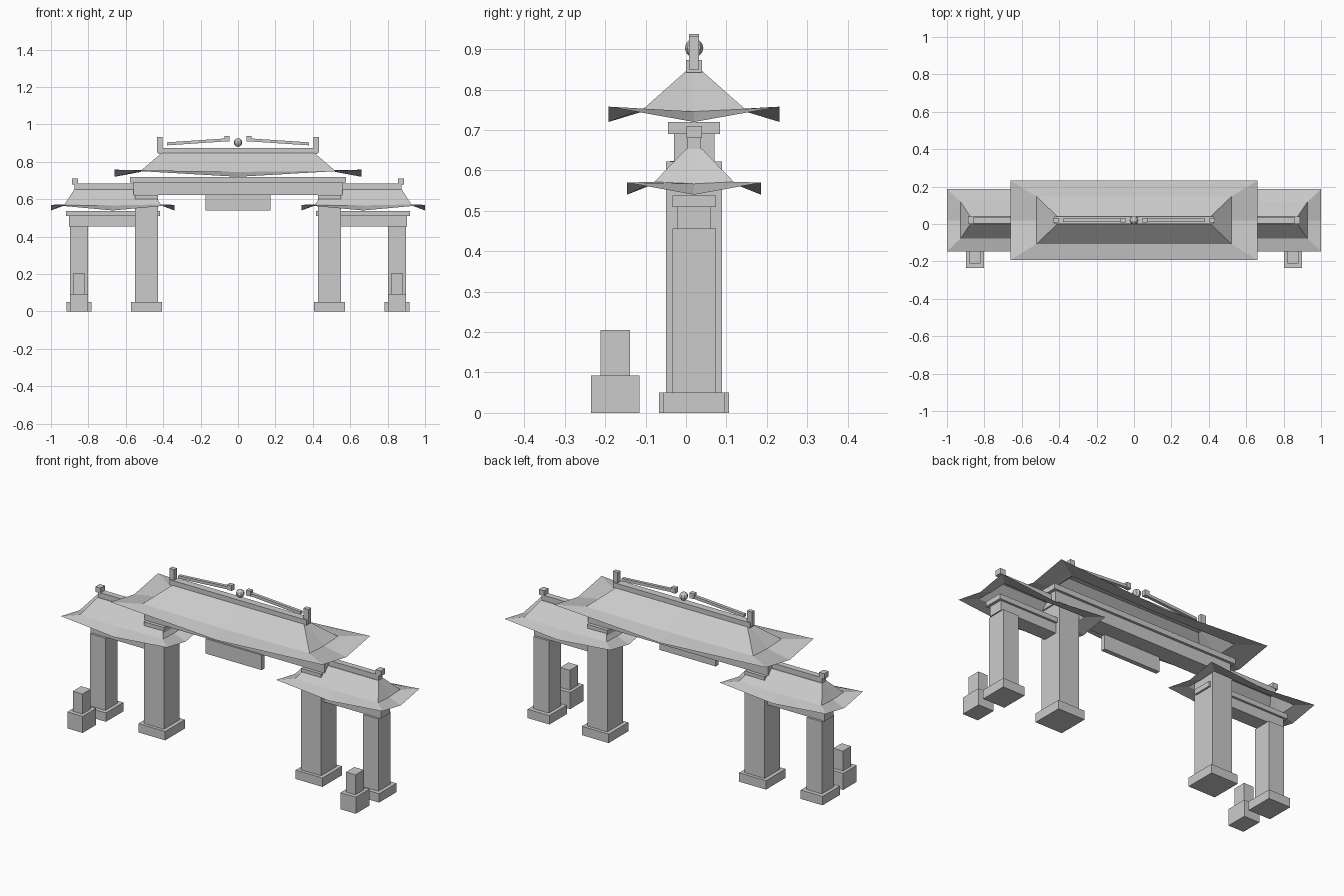
import bpy, bmesh

cube = bpy.data.objects.get("Cube")
if cube:
    bpy.data.objects.remove(cube, do_unlink=True)

CY = 0.02  # depth centre of the gate

stone = bpy.data.materials.new("pale_stone")
stone.use_nodes = True
GREY = (0.6, 0.6, 0.6, 1)
stone.diffuse_color = GREY
stone.node_tree.nodes["Principled BSDF"].inputs["Base Color"].default_value = GREY


def finish(name, bm):
    bmesh.ops.recalc_face_normals(bm, faces=bm.faces)
    mesh = bpy.data.meshes.new(name)
    bm.to_mesh(mesh)
    bm.free()
    mesh.materials.append(stone)
    obj = bpy.data.objects.new(name, mesh)
    bpy.context.collection.objects.link(obj)
    return obj


def box(name, x, z, depth, y=CY, slope=0.0):
    """Box from x and z ranges and a depth; slope lifts its first x end."""
    bm = bmesh.new()
    bmesh.ops.create_cube(bm, size=1)
    for v in bm.verts:
        lift = slope if v.co.x < 0 else 0
        v.co = (x[0] if v.co.x < 0 else x[1], y + v.co.y * depth,
                (z[0] if v.co.z < 0 else z[1]) + lift)
    return finish(name, bm)


def roof(name, cx, rings):
    """Hipped roof from rings of (half x, half y, corner z, middle z)."""
    bm = bmesh.new()
    around = [(-1, -1), (0, -1), (1, -1), (1, 0), (1, 1), (0, 1), (-1, 1), (-1, 0)]
    loops = [[bm.verts.new((cx + sx * hx, CY + sy * hy, corner if sx * sy else middle))
              for sx, sy in around] for hx, hy, corner, middle in rings]
    for low, high in zip(loops, loops[1:]):
        for i in range(8):
            j = (i + 1) % 8
            bm.faces.new((low[i], low[j], high[j], high[i]))
    bm.faces.new(loops[-1])
    return finish(name, bm)


# Central roof, ridge and beams
roof("main_roof", 0, [(0.66, 0.212, 0.758, 0.72), (0.52, 0.126, 0.752, 0.746),
                      (0.41, 0.02, 0.846, 0.846)])
box("main_ridge", (-0.425, 0.425), (0.843, 0.873), 0.04)
box("main_upper_beam", (-0.578, 0.578), (0.69, 0.72), 0.128)
box("main_lower_beam", (-0.56, 0.56), (0.622, 0.69), 0.1)
box("name_board", (-0.175, 0.175), (0.54, 0.624), 0.025, y=-0.027)

# Ridge ball
bm = bmesh.new()
bmesh.ops.create_uvsphere(bm, u_segments=8, v_segments=6, radius=0.023)
bmesh.ops.translate(bm, vec=(0, CY, 0.903), verts=bm.verts)
finish("ridge_ball", bm)

for side, s in (("left", 1), ("right", -1)):
    def span(a, b):
        return tuple(sorted((s * a, s * b)))

    def part(name, a, b, z, depth, y=CY):
        return box(f"{side}_{name}", span(a, b), z, depth, y)

    # Ridge ornaments
    part("main_finial", 0.403, 0.433, (0.85, 0.932), 0.024)
    part("ridge_bar_head", 0.045, 0.072, (0.908, 0.938), 0.024)
    bar = part("ridge_bar", 0.05, 0.38, (0.888, 0.904), 0.018)
    for v in bar.data.vertices:
        if abs(v.co.x) < 0.1:
            v.co.z += 0.022

    # Pillars with plinths
    part("inner_pillar", 0.427, 0.552, (0, 0.622), 0.138)
    part("inner_plinth", 0.406, 0.573, (0, 0.05), 0.174)
    part("outer_pillar", 0.802, 0.898, (0, 0.456), 0.108)
    part("outer_plinth", 0.782, 0.918, (0, 0.05), 0.154)

    # Guardian stone in front of the outer pillar
    part("stone_base", 0.802, 0.898, (0, 0.093), 0.12, y=-0.175)
    part("stone_top", 0.82, 0.88, (0.093, 0.205), 0.074, y=-0.175)

    # Side roof, ridge and beams
    roof(f"{side}_side_roof", s * 0.67, [(0.33, 0.166, 0.57, 0.54),
                                        (0.257, 0.098, 0.572, 0.567), (0.205, 0.02, 0.653, 0.653)])
    part("side_ridge", 0.465, 0.873, (0.65, 0.683), 0.034)
    part("side_finial", 0.856, 0.888, (0.68, 0.71), 0.038)
    part("side_upper_beam", 0.417, 0.92, (0.51, 0.538), 0.108)
    part("side_lower_beam", 0.433, 0.904, (0.455, 0.51), 0.084)
